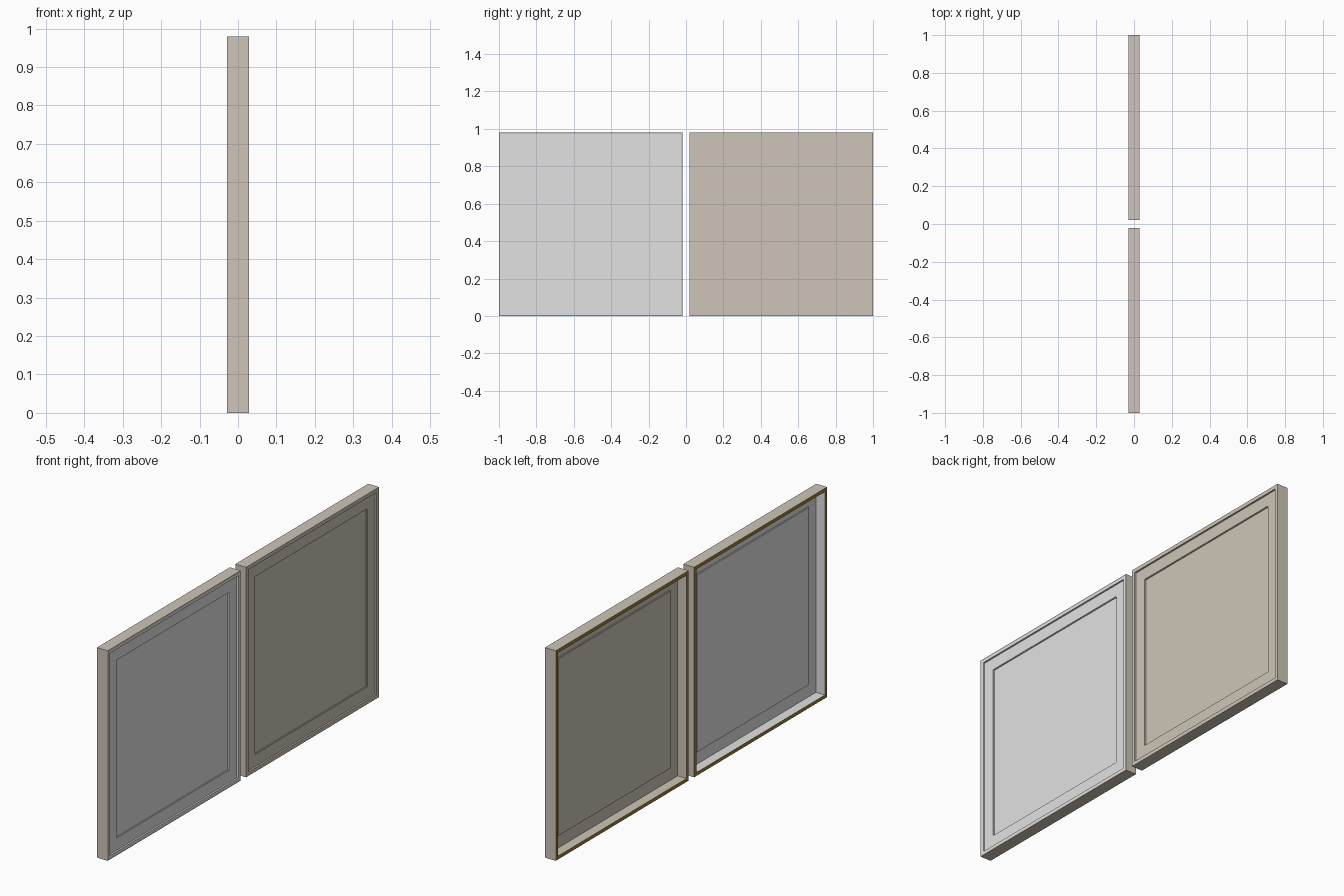
import bpy, bmesh

if "Cube" in bpy.data.objects:
    bpy.data.objects.remove(bpy.data.objects["Cube"])


def material(name, rgb):
    m = bpy.data.materials.new(name)
    m.diffuse_color = (*rgb, 1)
    m.use_nodes = True
    m.node_tree.nodes["Principled BSDF"].inputs["Base Color"].default_value = m.diffuse_color
    return m


tan = material("warm tan", (0.62, 0.56, 0.48))
grey = material("light grey", (0.76, 0.76, 0.76))
gold = material("dark gold", (0.33, 0.22, 0.03))

SIZE, X = 0.98, 0.028

# Concentric square loops from back of the panel, round the rim, to its face:
# (inset from outer edge, x, material slot of the band leading to this loop)
FACE, SIDE, EDGE = 0, 1, 2
PROFILE = [
    (0.077, 0.012, FACE), (0.077, 0.018, FACE),   # back of the recessed panel
    (0.016, 0.018, FACE), (0.016, -X, FACE),      # tray floor and inner wall
    (0.0, -X, EDGE), (0.0, X, SIDE),              # back edge and outer side
    (0.006, X, SIDE), (0.018, X, FACE),           # front lip
    (0.018, 0.020, FACE), (0.075, 0.020, FACE),   # frame
    (0.075, 0.014, FACE),                         # recessed centre
]


def door_panel(name, y_mid, face_mat):
    bm = bmesh.new()
    loops = []
    for inset, x, _ in PROFILE:
        h = SIZE / 2 - inset
        loops.append([bm.verts.new((x, y_mid + sy * h, SIZE / 2 + sz * h))
                      for sy, sz in ((-1, -1), (1, -1), (1, 1), (-1, 1))])
    for i in range(len(loops) - 1):
        a, b = loops[i], loops[i + 1]
        for k in range(4):
            n = (k + 1) % 4
            f = bm.faces.new((a[k], a[n], b[n], b[k]))
            f.material_index = PROFILE[i + 1][2]
    bm.faces.new(loops[0])
    bm.faces.new(loops[-1])
    bmesh.ops.recalc_face_normals(bm, faces=bm.faces)
    me = bpy.data.meshes.new(name)
    bm.to_mesh(me)
    bm.free()
    for m in (face_mat, tan, gold):
        me.materials.append(m)
    bpy.context.collection.objects.link(bpy.data.objects.new(name, me))


door_panel("grey_panel", -0.51, grey)
door_panel("tan_panel", 0.51, tan)
